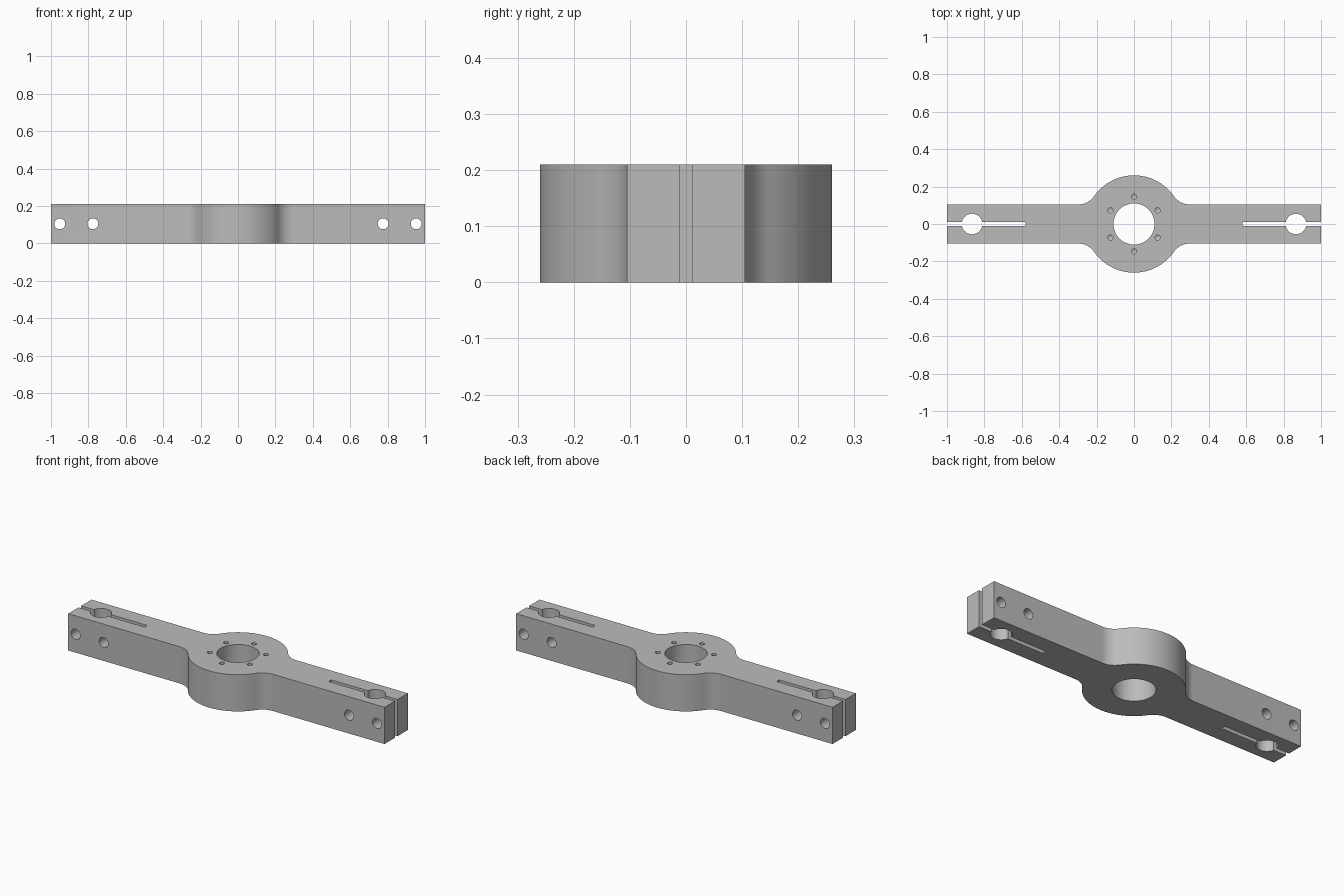
import bpy, bmesh
from math import sin, cos, pi, atan2, sqrt, radians
from mathutils import Matrix, Vector

if "Cube" in bpy.data.objects:
    bpy.data.objects.remove(bpy.data.objects["Cube"])

HEIGHT, HALF_LEN, HALF_W = 0.21, 1.0, 0.105
HUB_R, FILLET_R = 0.26, 0.1

grey = bpy.data.materials.new("Machined grey")
grey.use_nodes = True
colour = (0.5, 0.5, 0.5, 1)
grey.diffuse_color = colour
grey.node_tree.nodes["Principled BSDF"].inputs["Base Color"].default_value = colour


def make_object(name, bm):
    bmesh.ops.recalc_face_normals(bm, faces=bm.faces)
    mesh = bpy.data.meshes.new(name)
    bm.to_mesh(mesh)
    bm.free()
    mesh.materials.append(grey)
    obj = bpy.data.objects.new(name, mesh)
    bpy.context.collection.objects.link(obj)
    return obj


def arc(cx, cy, r, a0, a1, n):
    return [(cx + r * cos(a0 + (a1 - a0) * i / n), cy + r * sin(a0 + (a1 - a0) * i / n))
            for i in range(n + 1)]


# One quarter of the outline: arm corner, fillet into hub, hub arc to the top
fy = HALF_W + FILLET_R
fx = sqrt((HUB_R + FILLET_R) ** 2 - fy ** 2)
meet = atan2(fy, fx)
quarter = [(HALF_LEN, HALF_W)]
quarter += arc(fx, fy, FILLET_R, -pi / 2, meet - pi, 12)
quarter += arc(0, 0, HUB_R, meet, pi / 2, 20)[1:]

# Mirror the quarter into the full outline and extrude it
half = quarter + [(-x, y) for x, y in reversed(quarter[:-1])]
outline = half + [(-x, -y) for x, y in half]
bm = bmesh.new()
face = bm.faces.new([bm.verts.new((x, y, 0)) for x, y in outline])
ext = bmesh.ops.extrude_face_region(bm, geom=[face])
bmesh.ops.translate(bm, vec=(0, 0, HEIGHT),
                    verts=[v for v in ext["geom"] if isinstance(v, bmesh.types.BMVert)])
body = make_object("clamp_arm", bm)


def add_cylinder(bm, centre, r, depth, segments, rot=Matrix(), tip_r=None):
    bmesh.ops.create_cone(bm, cap_ends=True, segments=segments, depth=depth,
                          radius1=r if tip_r is None else tip_r, radius2=r,
                          matrix=Matrix.Translation(centre) @ rot)


def cut(name, bm):
    cutter = make_object(name, bm)
    cutter.hide_render = True
    mod = body.modifiers.new(name, 'BOOLEAN')
    mod.operation, mod.solver, mod.object = 'DIFFERENCE', 'EXACT', cutter
    bpy.context.view_layer.objects.active = body
    bpy.ops.object.modifier_apply(modifier=name)
    bpy.data.objects.remove(cutter)


mid = HEIGHT / 2

# Central bore
bm = bmesh.new()
add_cylinder(bm, (0, 0, mid), 0.11, 0.5, 64)
cut("hub_bore", bm)

# Ring of blind screw holes with drilled points
for i in range(6):
    a = pi / 6 + i * pi / 3
    x, y = 0.146 * cos(a), 0.146 * sin(a)
    bm = bmesh.new()
    n = 20
    rings = [[bm.verts.new((x + 0.014 * cos(2 * pi * k / n), y + 0.014 * sin(2 * pi * k / n), z))
              for k in range(n)] for z in (0.11, 0.3)]
    tip = bm.verts.new((x, y, 0.102))
    bm.faces.new(rings[1])
    for k in range(n):
        j = (k + 1) % n
        bm.faces.new((rings[0][k], rings[0][j], rings[1][j], rings[1][k]))
        bm.faces.new((tip, rings[0][j], rings[0][k]))
    cut("screw_hole", bm)

# Each end: split slot, shaft hole and two cross bolt holes
sideways = Matrix.Rotation(pi / 2, 4, 'X')
for side in (1, -1):
    bm = bmesh.new()
    bmesh.ops.create_cube(bm, size=1, matrix=Matrix.Translation((side * 0.831, 0, mid))
                          @ Matrix.Diagonal((0.5, 0.024, 0.5, 1)))
    cut("split_slot", bm)
    bm = bmesh.new()
    add_cylinder(bm, (side * 0.866, 0, mid), 0.055, 0.5, 48)
    cut("shaft_hole", bm)
    for x in (0.776, 0.953):
        bm = bmesh.new()
        add_cylinder(bm, (side * x, 0, mid), 0.029, 0.5, 32, sideways)
        cut("bolt_hole", bm)

# Smooth curved walls, crisp edges
bpy.ops.object.select_all(action='DESELECT')
body.select_set(True)
bpy.context.view_layer.objects.active = body
bpy.ops.object.shade_smooth_by_angle(angle=radians(30))
